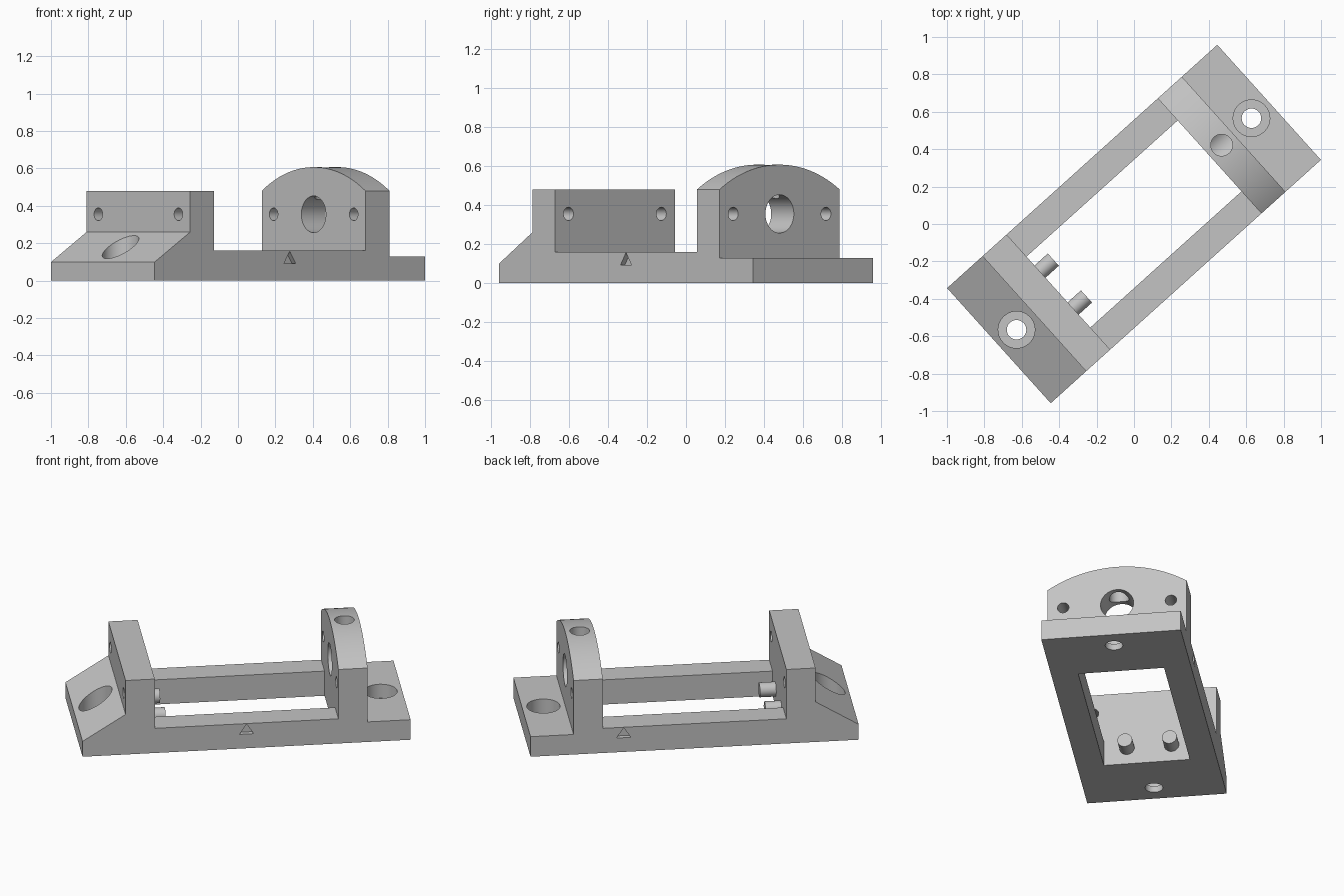
import bpy, bmesh, math
from mathutils import Matrix, Vector

cube = bpy.data.objects.get("Cube")
if cube:
    bpy.data.objects.remove(cube, do_unlink=True)

TURN = math.radians(42)      # the bracket stands diagonally
HALF_L, HALF_W = 0.972, 0.414
WALL_IN, WALL_OUT = 0.544, 0.717
WALL_TOP, ARCH_TOP = 0.48, 0.607
HOLE_Z = 0.355

grey = bpy.data.materials.new("plain grey")
grey.use_nodes = True
grey.diffuse_color = (0.55, 0.55, 0.55, 1)
grey.node_tree.nodes["Principled BSDF"].inputs["Base Color"].default_value = grey.diffuse_color


def finish(name, bm):
    bmesh.ops.recalc_face_normals(bm, faces=bm.faces)
    mesh = bpy.data.meshes.new(name)
    bm.to_mesh(mesh)
    bm.free()
    mesh.materials.append(grey)
    obj = bpy.data.objects.new(name, mesh)
    bpy.context.collection.objects.link(obj)
    return obj


def prism(name, points, start, end, axis):
    """Extrude a profile along x (points are y, z) or y (points are x, z)."""
    bm = bmesh.new()
    place = (lambda a, b: (start, a, b)) if axis == "x" else (lambda a, b: (a, start, b))
    face = bm.faces.new([bm.verts.new(place(*p)) for p in points])
    out = bmesh.ops.extrude_face_region(bm, geom=[face])
    step = Vector((end - start, 0, 0)) if axis == "x" else Vector((0, end - start, 0))
    bmesh.ops.translate(bm, vec=step, verts=[v for v in out["geom"] if isinstance(v, bmesh.types.BMVert)])
    return finish(name, bm)


def rod(name, radius, length, centre, axis="z", sides=48):
    bm = bmesh.new()
    turn = Matrix.Rotation(math.pi / 2, 4, "Y") if axis == "x" else Matrix()
    bmesh.ops.create_cone(bm, cap_ends=True, segments=sides, radius1=radius, radius2=radius,
                          depth=length, matrix=Matrix.Translation(centre) @ turn)
    return finish(name, bm)


def cut(obj, cutter):
    bpy.context.view_layer.objects.active = obj
    mod = obj.modifiers.new("cut", "BOOLEAN")
    mod.operation, mod.solver, mod.object = "DIFFERENCE", "EXACT", cutter
    bpy.ops.object.modifier_apply(modifier=mod.name)
    bpy.data.objects.remove(cutter, do_unlink=True)


# Body: side profile with sloped foot, two end walls, rails and flat foot
body = prism("bracket_body", [
    (-HALF_L, 0), (HALF_L, 0), (HALF_L, 0.13), (WALL_OUT, 0.13), (WALL_OUT, 0.65),
    (WALL_IN, 0.65), (WALL_IN, 0.16), (-WALL_IN, 0.16), (-WALL_IN, WALL_TOP),
    (-WALL_OUT, WALL_TOP), (-WALL_OUT, 0.26), (-HALF_L, 0.1)], -HALF_W, HALF_W, "y")

# Window between the rails
inner = 0.255
cut(body, prism("window_cutter", [(-inner, -0.1), (inner, -0.1), (inner, 0.3), (-inner, 0.3)],
                -WALL_IN, WALL_IN, "x"))

# Arched top of the bearing wall
rise = ARCH_TOP - WALL_TOP
radius = (HALF_W ** 2 + rise ** 2) / (2 * rise)
reach = math.asin(HALF_W / radius) * 1.05
arc = []
for i in range(41):
    a = -reach + 2 * reach * i / 40
    arc.append((radius * math.sin(a), ARCH_TOP - radius + radius * math.cos(a)))
cut(body, prism("arch_cutter", arc + [(arc[-1][0], 0.8), (arc[0][0], 0.8)], 0.5, 0.8, "x"))

# Bearing bore with an oil hole from the top
wall_mid = (WALL_IN + WALL_OUT) / 2
cut(body, rod("bore_cutter", 0.098, 0.4, (wall_mid, 0, HOLE_Z), "x", 64))
cut(body, rod("oil_hole_cutter", 0.058, 0.4, (wall_mid, 0, HOLE_Z + 0.2)))

for side in (-1, 1):
    # Small through holes in both end walls
    for y in (-0.32, 0.32):
        cut(body, rod("pin_cutter", 0.034, 0.4, (side * wall_mid, y, HOLE_Z), "x", 32))
    # Counterbored screw holes in the feet
    cut(body, rod("counterbore_cutter", 0.098, 0.5, (side * 0.845, 0, 0.29), "z", 64))
    cut(body, rod("screw_cutter", 0.052, 0.5, (side * 0.845, 0, 0)))

# Triangular marks sunk into the outer rail sides
for side, x in ((-1, 0), (1, 0.42)):
    cut(body, prism("mark_cutter", [(x - 0.042, 0.092), (x + 0.042, 0.092), (x, 0.157)],
                    side * (HALF_W - 0.03), side * (HALF_W + 0.1), "y"))

# Pegs on the inner side of the plain wall
pegs = [rod(name, 0.044, 0.12, (-0.508, y, 0.107), "x", 40)
        for name, y in (("left_peg", 0.147), ("right_peg", -0.118))]

# Smooth the round surfaces and turn everything into place
for obj in [body] + pegs:
    obj.rotation_euler.z = TURN
    bpy.ops.object.select_all(action="DESELECT")
    obj.select_set(True)
    bpy.context.view_layer.objects.active = obj
    bpy.ops.object.shade_smooth_by_angle(angle=math.radians(25))
